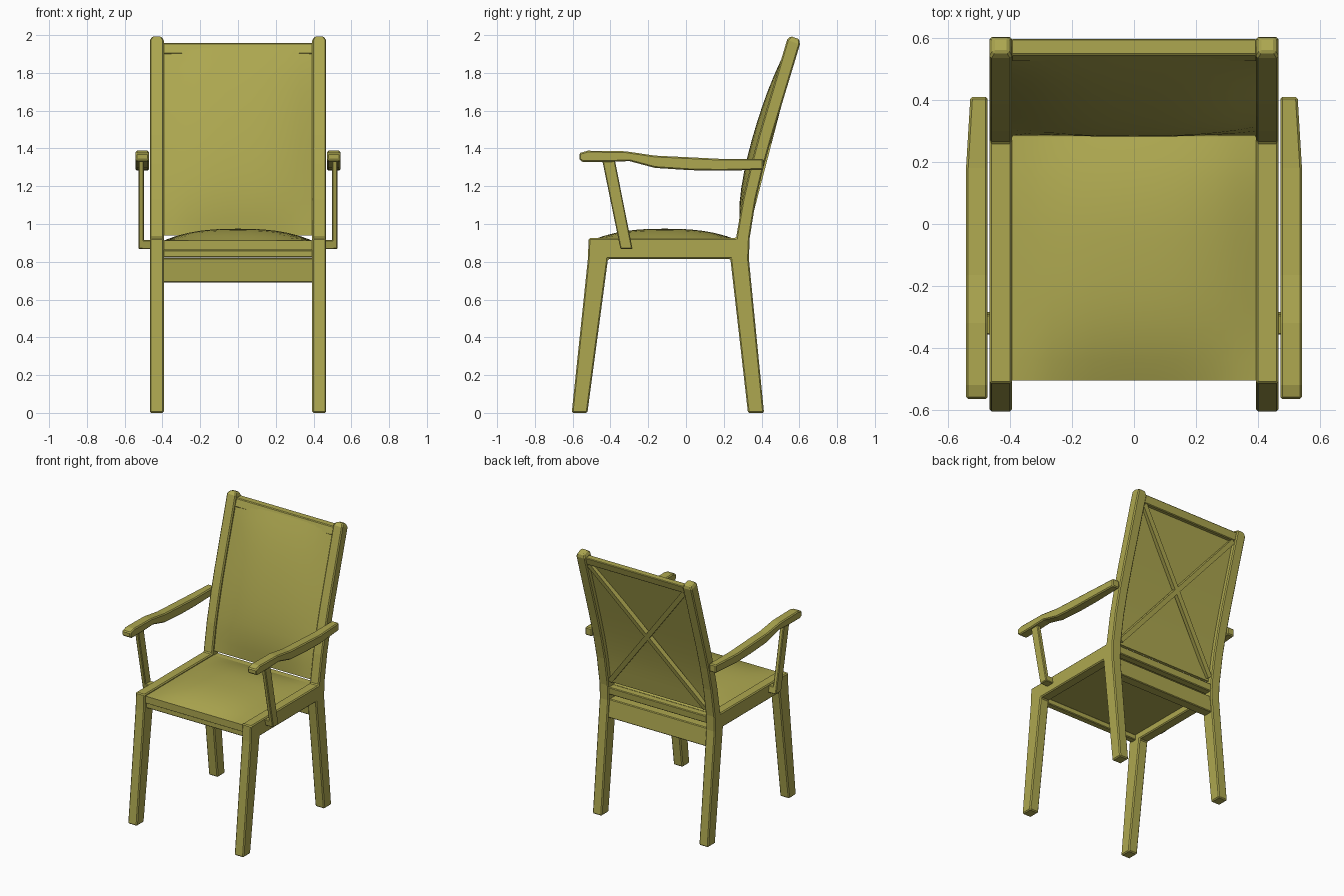
import bpy, bmesh
from mathutils import Vector

if "Cube" in bpy.data.objects:
    bpy.data.objects.remove(bpy.data.objects["Cube"])

mat = bpy.data.materials.new("olive")
mat.diffuse_color = (0.42, 0.39, 0.08, 1)
mat.use_nodes = True
mat.node_tree.nodes["Principled BSDF"].inputs["Base Color"].default_value = mat.diffuse_color


def finish(name, bm, bevel=0.0, mirror=False, smooth=False):
    bmesh.ops.recalc_face_normals(bm, faces=bm.faces)
    me = bpy.data.meshes.new(name)
    bm.to_mesh(me)
    bm.free()
    ob = bpy.data.objects.new(name, me)
    bpy.context.collection.objects.link(ob)
    me.materials.append(mat)
    if bevel:
        b = ob.modifiers.new("bevel", 'BEVEL')
        b.width, b.segments = bevel, 1
        b.limit_method, b.angle_limit = 'ANGLE', 0.6
    if mirror:
        ob.modifiers.new("mirror", 'MIRROR')
    if smooth:
        bpy.ops.object.select_all(action='DESELECT')
        ob.select_set(True)
        bpy.context.view_layer.objects.active = ob
        bpy.ops.object.shade_smooth_by_angle(angle=0.6)
    return ob


def slab(profile, x0, x1):
    """Extrude a (y, z) side profile along x."""
    bm = bmesh.new()
    f = bm.faces.new([bm.verts.new((x0, y, z)) for y, z in profile])
    r = bmesh.ops.extrude_face_region(bm, geom=[f])
    bmesh.ops.translate(bm, vec=(x1 - x0, 0, 0),
                        verts=[v for v in r["geom"] if isinstance(v, bmesh.types.BMVert)])
    bmesh.ops.recalc_face_normals(bm, faces=bm.faces)
    return bm


def curve(points, z):
    """Interpolate y at height z along a (y, z) path."""
    for (ya, za), (yb, zb) in zip(points, points[1:]):
        if z <= zb:
            break
    return ya + (yb - ya) * (z - za) / (zb - za)


# side frames: front leg, seat rail, back leg and leaning post in one piece
front_edge = [(0.265, 0.925), (0.30, 1.13), (0.345, 1.32), (0.385, 1.47), (0.535, 1.975)]
rear_edge = [(0.337, 0.925), (0.37, 1.13), (0.41, 1.30), (0.455, 1.46), (0.603, 1.95)]
profile = ([(-0.605, 0), (-0.52, 0.81), (-0.515, 0.925)] + front_edge + rear_edge[::-1]
           + [(0.333, 0.815), (0.413, 0), (0.328, 0), (0.235, 0.815), (-0.413, 0.815), (-0.522, 0)])
bm = slab(profile, 0.393, 0.467)
top = max(bm.faces, key=lambda f: min(v.co.z for v in f.verts))
bmesh.ops.inset_individual(bm, faces=[top], thickness=0.017, depth=0.025)
finish("side_frame", bm, 0.007, True)

# armrests, narrowing toward the back
arm = [(-0.565, 1.375), (-0.52, 1.388), (-0.32, 1.385), (-0.165, 1.362), (0.02, 1.353),
       (0.18, 1.345), (0.41, 1.345), (0.41, 1.287), (0.18, 1.282), (0.02, 1.285),
       (-0.165, 1.297), (-0.30, 1.333), (-0.43, 1.328), (-0.545, 1.328), (-0.565, 1.34)]
bm = slab(arm, 0.472, 0.542)
for v in bm.verts:
    if v.co.y > 0.3 and v.co.x > 0.5:
        v.co.x = 0.528
finish("armrest", bm, 0.007, True)

# arm supports with a foot pegged into the seat rail
finish("arm_support", slab([(-0.445, 1.345), (-0.378, 1.345), (-0.283, 0.867), (-0.347, 0.867)],
                           0.497, 0.527), 0.005, True)
finish("arm_support_foot", slab([(-0.357, 0.915), (-0.293, 0.915), (-0.283, 0.867), (-0.347, 0.867)],
                                0.455, 0.51), 0.004, True)


# cross rails between the frames
def rail(name, pts):
    finish(name, slab(pts, -0.397, 0.397), 0.005)


rail("front_rail", [(-0.497, 0.822), (-0.45, 0.822), (-0.45, 0.862), (-0.497, 0.862)])
rail("rear_apron", [(0.263, 0.69), (0.335, 0.69), (0.32, 0.82), (0.248, 0.82)])
rail("rear_seat_rail", [(0.27, 0.855), (0.325, 0.855), (0.33, 0.91), (0.275, 0.91)])
rail("back_top_rail", [(0.525, 1.9), (0.58, 1.9), (0.598, 1.957), (0.545, 1.957)])


def dome(t):
    return 1 - abs(2 * t - 1) ** 2.6


def cushion(name, front, back, nu=12, nv=12):
    """Closed panel between two surfaces given over (u, v) in 0..1."""
    bm = bmesh.new()
    grids = [[[bm.verts.new(fn(i / nu, j / nv)) for j in range(nv + 1)]
              for i in range(nu + 1)] for fn in (front, back)]
    for g in grids:
        for i in range(nu):
            for j in range(nv):
                bm.faces.new((g[i][j], g[i + 1][j], g[i + 1][j + 1], g[i][j + 1]))
    border = [e for e in bm.edges if e.is_boundary]
    bmesh.ops.bridge_loops(bm, edges=border)
    finish(name, bm, smooth=True)


# domed seat
cushion("seat",
        lambda u, v: (-0.395 + 0.79 * u, -0.505 + 0.785 * v, 0.912 + 0.063 * dome(u) * dome(v)),
        lambda u, v: (-0.395 + 0.79 * u, -0.505 + 0.785 * v, 0.862))


# padded back panel following the posts
def back_front(u, v):
    z = 0.94 + 1.015 * v
    return (-0.397 + 0.794 * u, curve(front_edge, z) + 0.018 - 0.048 * dome(u) * dome(v), z)


def back_rear(u, v):
    z = 0.94 + 1.015 * v
    return (-0.397 + 0.794 * u, curve(rear_edge, z) - 0.035, z)


cushion("back_panel", back_front, back_rear)

# crossed braces behind the back panel
for s, name in ((1, "brace_a"), (-1, "brace_b")):
    a, b = Vector((-0.385 * s, 0.315, 0.96)), Vector((0.385 * s, 0.56, 1.9))
    d = (b - a).normalized()
    n = Vector((0, 0.968, -0.252))
    w = d.cross(n).normalized() * 0.017
    bm = bmesh.new()
    bmesh.ops.create_cube(bm, size=1)
    for v in bm.verts:
        p = a if v.co.x < 0 else b
        v.co = p + w * (2 * v.co.y) + n * (0.016 * 2 * v.co.z)
    finish(name, bm)
